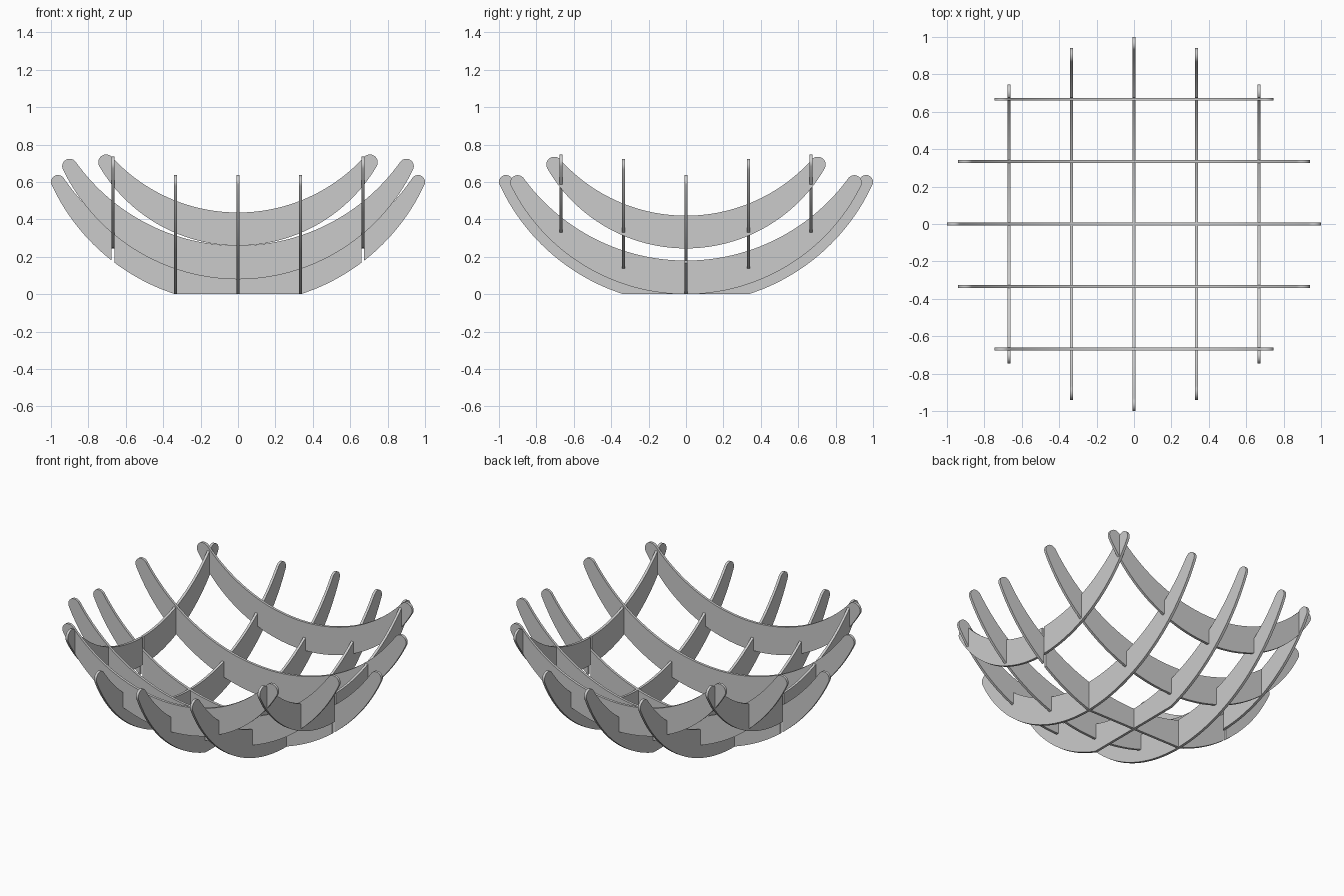
import bpy, bmesh
from math import sqrt, atan2, cos, sin, pi, hypot, radians

if "Cube" in bpy.data.objects:
    bpy.data.objects.remove(bpy.data.objects["Cube"])

H = 0.008                      # half thickness of a slat
POS = (0.0, 0.333, 0.667)      # slat spacing in both directions


class Rib:
    """Crescent slat: outer arc, inner arc and a rounded tip tangent to both."""
    def __init__(self, zc, ro, inner_z, tip_x, r):
        self.zc, self.ro, self.r = zc, ro, r
        self.px = tip_x
        self.pz = zc - sqrt((ro - r) ** 2 - tip_x ** 2)
        h = self.pz - inner_z
        self.ri = (tip_x ** 2 + h * h - r * r) / (2 * (h + r))
        self.zi = inner_z + self.ri

    def bottom(self, s):
        return max(0.0, self.zc - sqrt(self.ro ** 2 - s * s))

    def top(self, s):
        return self.zi - sqrt(self.ri ** 2 - s * s)


# centre, middle and outer slats for each direction
X_RIBS = [Rib(1.046, 1.098, 0.128, 0.963, 0.037),
          Rib(1.120, 1.040, 0.260, 0.900, 0.040),
          Rib(1.120, 0.860, 0.437, 0.705, 0.042)]
Y_RIBS = [Rib(1.046, 1.098, 0.128, 0.963, 0.037),
          Rib(1.046, 1.046, 0.180, 0.900, 0.040),
          Rib(1.102, 0.857, 0.420, 0.705, 0.042)]


def slot_depth(i, j):
    # middle of the overlap between x slat i and y slat j
    a, b = X_RIBS[i], Y_RIBS[j]
    lo = max(a.bottom(POS[j]), b.bottom(POS[i]))
    hi = min(a.top(POS[j]), b.top(POS[i]))
    return (lo + hi) / 2


def edge(f, end, slots):
    # right half of one long edge, with optional slots cut into it
    n = 40
    pts = []
    for k in range(1, n + 1):
        s = end * k / n
        if all(abs(s - p) > H + 0.002 for p in POS):
            pts.append((s, f(s)))
    for p, z in zip(POS, slots or [None] * 3):
        for s, side in ((p - H, 0), (p + H, 1)):
            if s < 0 or s > end + 0.003:
                continue
            if z is None:
                pts.append((s, f(s)))
            else:
                pts += [(s, z), (s + 1e-7, f(s))] if side else [(s - 1e-7, f(s)), (s, z)]
    pts.sort()
    return pts


def outline(rib, slots, from_below):
    a0 = atan2(rib.pz - rib.zc, rib.px)
    a1 = atan2(rib.zi - rib.pz, -rib.px)
    low = edge(rib.bottom, rib.px + rib.r * cos(a0), slots if from_below else None)
    up = edge(rib.top, rib.px + rib.r * cos(a1), None if from_below else slots)
    tip = []
    for k in range(1, 14):
        a = a0 + (a1 - a0) * k / 14
        tip.append((rib.px + rib.r * cos(a), rib.pz + rib.r * sin(a)))
    half = low + tip + up[::-1]
    return half + [(-s, z) for s, z in reversed(half)]


def make_slat(name, pts, offset, along_x):
    bm = bmesh.new()
    if along_x:
        vs = [bm.verts.new((s, offset - H, z)) for s, z in pts]
        push = (0, 2 * H, 0)
    else:
        vs = [bm.verts.new((offset - H, s, z)) for s, z in pts]
        push = (2 * H, 0, 0)
    face = bm.faces.new(vs)
    ext = bmesh.ops.extrude_face_region(bm, geom=[face], use_keep_orig=True)
    bmesh.ops.translate(bm, vec=push,
                        verts=[g for g in ext["geom"] if isinstance(g, bmesh.types.BMVert)])
    bmesh.ops.recalc_face_normals(bm, faces=bm.faces)
    me = bpy.data.meshes.new(name)
    bm.to_mesh(me)
    bm.free()
    ob = bpy.data.objects.new(name, me)
    bpy.context.collection.objects.link(ob)
    bpy.ops.object.select_all(action='DESELECT')
    ob.select_set(True)
    bpy.context.view_layer.objects.active = ob
    bpy.ops.object.shade_smooth_by_angle(angle=radians(30))


# interlocking slats: lengthwise ones slotted from below, crosswise from above
for i, kind in enumerate(("centre", "middle", "outer")):
    x_pts = outline(X_RIBS[i], [slot_depth(i, j) for j in range(3)], True)
    y_pts = outline(Y_RIBS[i], [slot_depth(j, i) for j in range(3)], False)
    for sign in ((1,) if i == 0 else (-1, 1)):
        make_slat(kind + "_lengthwise_slat", x_pts, sign * POS[i], True)
        make_slat(kind + "_crosswise_slat", y_pts, sign * POS[i], False)
